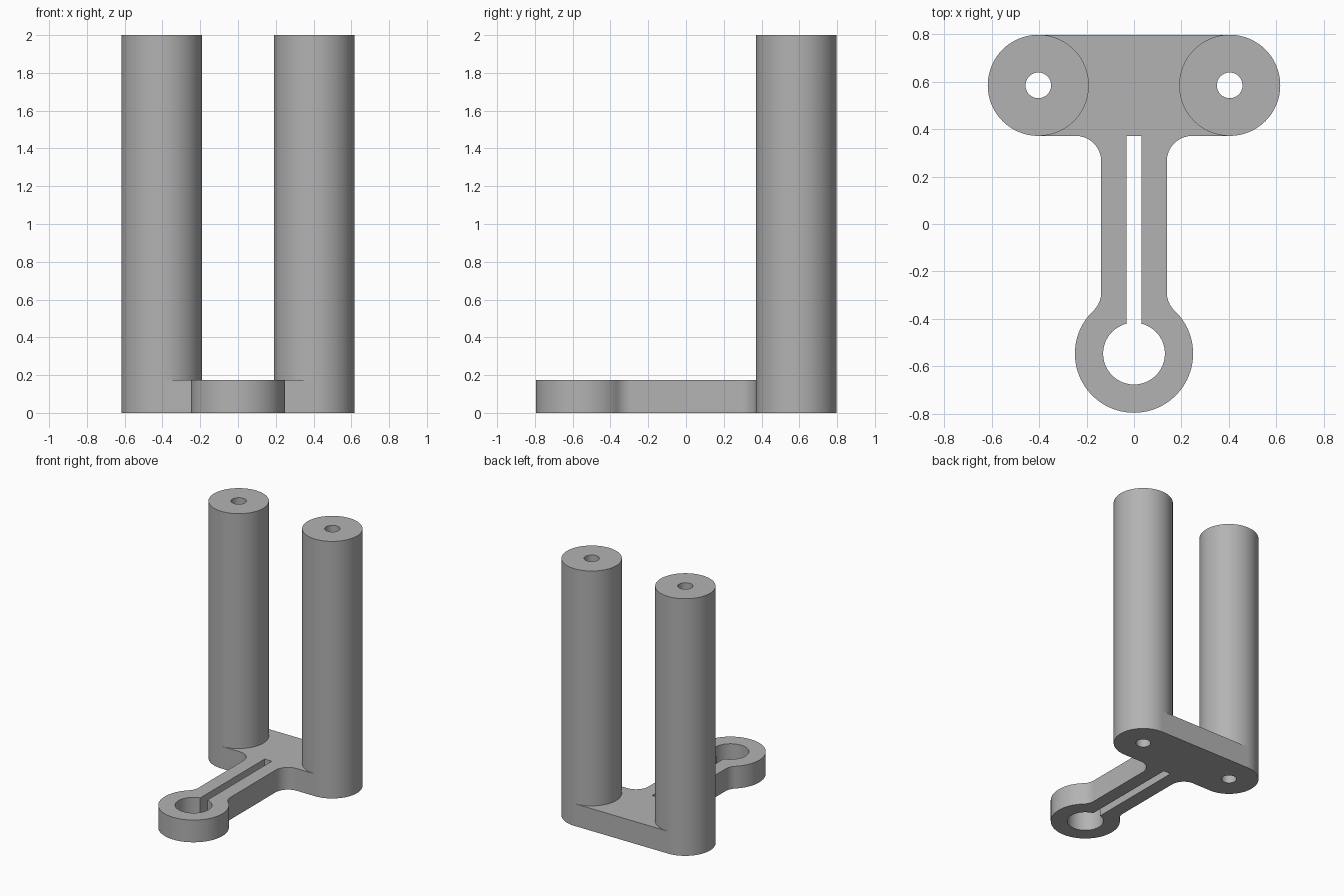
import bpy, bmesh
from math import sin, cos, acos, radians, degrees

cube = bpy.data.objects.get("Cube")
if cube:
    bpy.data.objects.remove(cube)

grey = bpy.data.materials.new("plain grey")
grey.use_nodes = True
COLOUR = (0.45, 0.45, 0.45, 1)
grey.diffuse_color = COLOUR
grey.node_tree.nodes["Principled BSDF"].inputs["Base Color"].default_value = COLOUR

POST_X, POST_Y, POST_R, BORE_R = 0.403, 0.584, 0.213, 0.054
RING_Y, RING_R, HOLE_R = -0.584 + 0.038, 0.249, 0.13
ARM, SLOT, FILLET = 0.138, 0.031, 0.107
PLATE_H, POST_H = 0.173, 2.0


def arc(cx, cy, r, start, end, steps):
    angles = [radians(start + (end - start) * i / steps) for i in range(steps + 1)]
    return [(cx + r * cos(a), cy + r * sin(a)) for a in angles]


def mirrored(half):
    """Close a right-hand half outline with its mirror image."""
    return half + [(-x, y) for x, y in reversed(half) if abs(x) > 1e-5]


def extruded(name, outlines, height):
    """Fill nested outlines and extrude them upward from the ground."""
    curve = bpy.data.curves.new(name, "CURVE")
    curve.dimensions, curve.fill_mode = "2D", "BOTH"
    curve.extrude = height / 2
    for points in outlines:
        spline = curve.splines.new("POLY")
        spline.points.add(len(points) - 1)
        for p, (x, y) in zip(spline.points, points):
            p.co = (x, y, 0, 1)
        spline.use_cyclic_u = True
    temp = bpy.data.objects.new(name + "_outline", curve)
    bpy.context.scene.collection.objects.link(temp)
    deps = bpy.context.evaluated_depsgraph_get()
    mesh = bpy.data.meshes.new_from_object(temp.evaluated_get(deps))
    bpy.data.objects.remove(temp)
    bm = bmesh.new()
    bm.from_mesh(mesh)
    bmesh.ops.remove_doubles(bm, verts=bm.verts, dist=1e-5)
    bmesh.ops.translate(bm, verts=bm.verts, vec=(0, 0, height / 2))
    bmesh.ops.recalc_face_normals(bm, faces=bm.faces)
    bm.to_mesh(mesh)
    bm.free()
    mesh.name = name
    mesh.materials.clear()
    mesh.materials.append(grey)
    obj = bpy.data.objects.new(name, mesh)
    bpy.context.scene.collection.objects.link(obj)
    bpy.ops.object.select_all(action="DESELECT")
    obj.select_set(True)
    bpy.context.view_layer.objects.active = obj
    bpy.ops.object.shade_smooth_by_angle(angle=radians(30))
    return obj


# Base plate: bridge hugging the posts, filleted arm and clamp ring
front_y = POST_Y - POST_R
neck = acos((ARM + FILLET) / (RING_R + FILLET))
neck_y = RING_Y + (RING_R + FILLET) * sin(neck)
neck = degrees(neck)
outline = arc(POST_X, POST_Y, POST_R, 90, 270, 32)
outline += arc(ARM + FILLET, front_y - FILLET, FILLET, 90, 180, 16)
outline += arc(ARM + FILLET, neck_y, FILLET, 180, 180 + neck, 10)
outline += arc(0, RING_Y, RING_R, neck, -90, 32)

# Keyhole opening: slot running into the ring's hole
mouth = degrees(acos(SLOT / HOLE_R))
keyhole = [(SLOT, front_y)] + arc(0, RING_Y, HOLE_R, mouth, -90, 32)
extruded("base_plate", [mirrored(outline), mirrored(keyhole)], PLATE_H)

# Two tall posts, bored from end to end
for name, side in (("left_post", 1), ("right_post", -1)):
    rings = [arc(side * POST_X, POST_Y, r, 90, 450, 64)[:-1] for r in (POST_R, BORE_R)]
    extruded(name, rings, POST_H)
